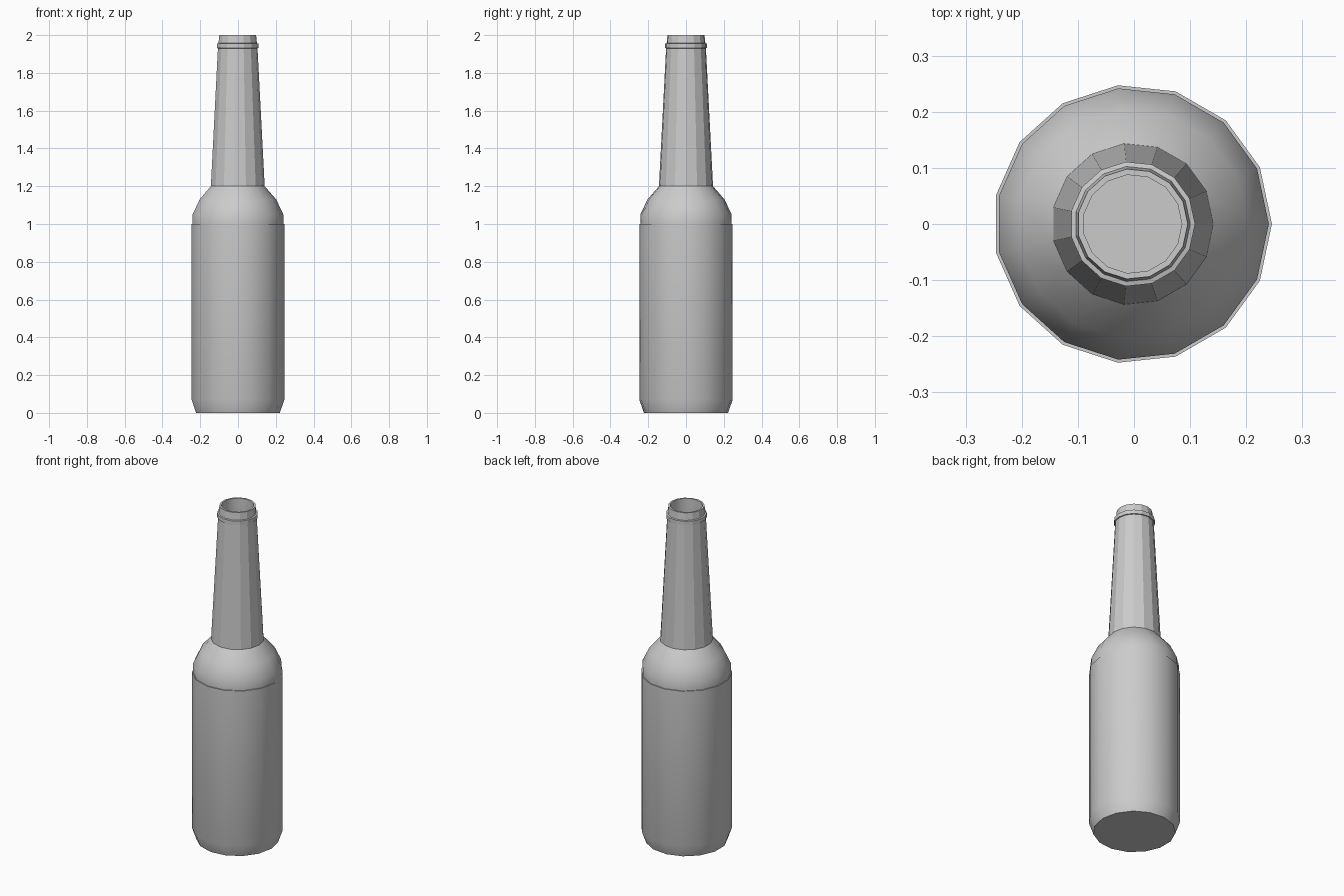
import bpy
import bmesh
import math

cube = bpy.data.objects.get("Cube")
if cube:
    bpy.data.objects.remove(cube, do_unlink=True)

SIDES = 15
SHIFT = -0.0027  # an odd-sided outline is centred by its bounds

grey = bpy.data.materials.new("plain_grey")
grey.use_nodes = True
colour = (0.6, 0.6, 0.6, 1)
grey.diffuse_color = colour
grey.node_tree.nodes["Principled BSDF"].inputs["Base Color"].default_value = colour


def lathe(name, profile, smooth_angle=None):
    """Revolve (radius, height) points around the upright axis."""
    bm = bmesh.new()
    rings = []
    for radius, z in profile:
        if radius == 0:
            rings.append([bm.verts.new((SHIFT, 0, z))] * SIDES)
        else:
            turn = [math.tau * i / SIDES for i in range(SIDES)]
            rings.append([bm.verts.new((SHIFT + radius * math.cos(a), radius * math.sin(a), z))
                          for a in turn])
    for low, high in zip(rings, rings[1:]):
        for i in range(SIDES):
            j = (i + 1) % SIDES
            corners = [low[i], low[j], high[j], high[i]]
            bm.faces.new(list(dict.fromkeys(corners)))
    mesh = bpy.data.meshes.new(name)
    bm.to_mesh(mesh)
    bm.free()
    mesh.materials.append(grey)
    obj = bpy.data.objects.new(name, mesh)
    bpy.context.collection.objects.link(obj)
    if smooth_angle:
        bpy.ops.object.select_all(action='DESELECT')
        obj.select_set(True)
        bpy.context.view_layer.objects.active = obj
        bpy.ops.object.shade_smooth_by_angle(angle=math.radians(smooth_angle))
    return obj


# Base, straight wall, small step and rounded shoulder
lathe("bottle_body", [(0, 0), (0.224, 0), (0.2485, 0.07), (0.2485, 1.0),
                      (0.243, 1.0), (0.243, 1.05), (0.205, 1.13), (0.144, 1.2)], 50)

# Faceted tapering neck
lathe("bottle_neck", [(0.144, 1.2), (0.106, 1.93)])

# Raised collar below the mouth
lathe("neck_collar", [(0.106, 1.93), (0.1115, 1.932), (0.1115, 1.955), (0.103, 1.957)])

# Mouth rim
lathe("mouth_rim", [(0.103, 1.957), (0.0985, 2.0), (0.088, 2.0)])

# Hollow inside with a flat floor
lathe("inner_wall", [(0.088, 2.0), (0.088, 1.93), (0.125, 1.2), (0.19, 1.12),
                     (0.225, 1.04), (0.225, 0.06), (0, 0.06)], 50)
